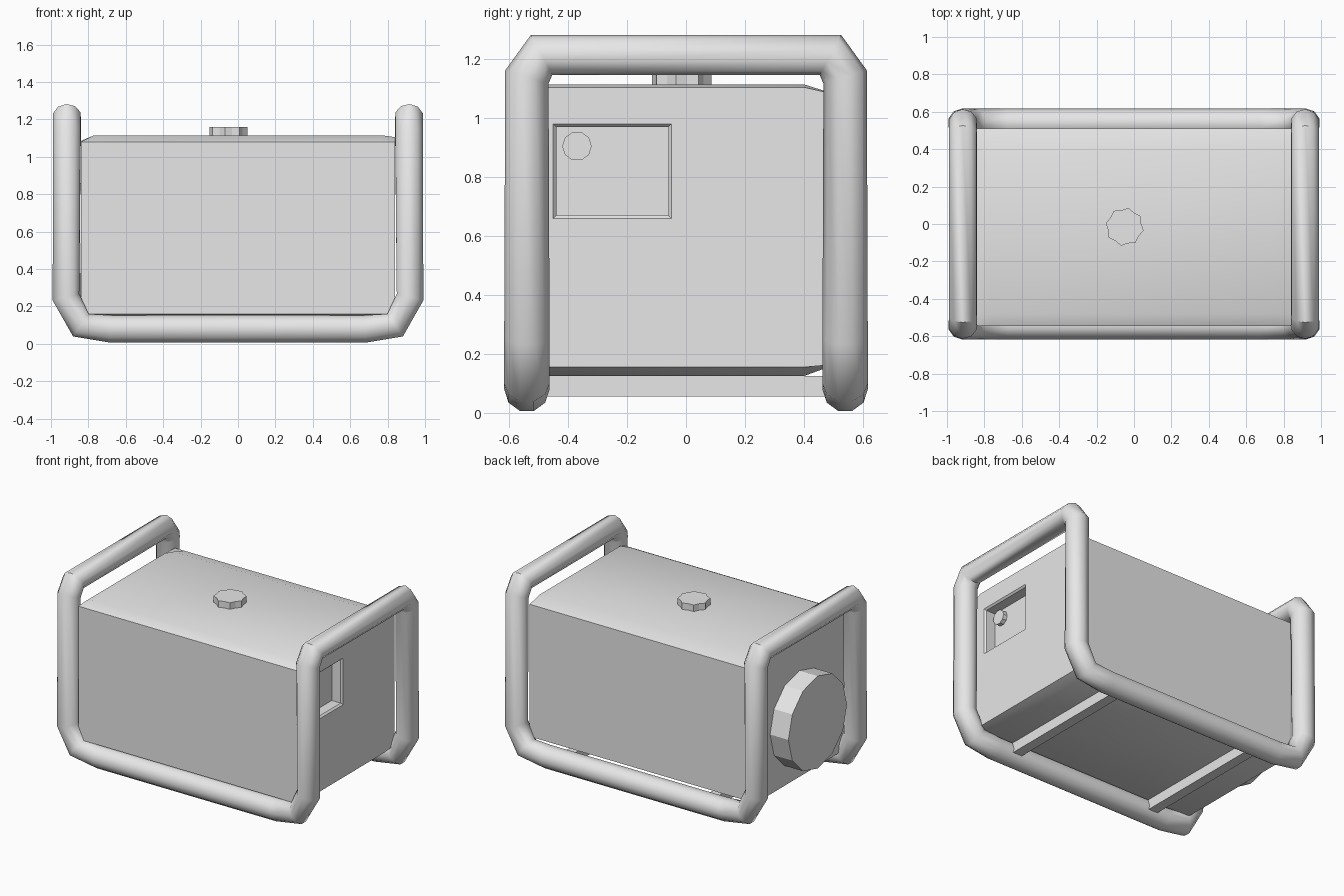
import bpy, bmesh, math
from mathutils import Vector, Matrix

cube = bpy.data.objects.get("Cube")
if cube:
    bpy.data.objects.remove(cube, do_unlink=True)

GREY = (0.8, 0.8, 0.8, 1)
grey = bpy.data.materials.new("light_grey")
grey.use_nodes = True
grey.diffuse_color = GREY
grey.node_tree.nodes["Principled BSDF"].inputs["Base Color"].default_value = GREY


def add(name, bm, smooth=None):
    """Turn a bmesh into a named object, smooth below an angle in degrees."""
    bmesh.ops.recalc_face_normals(bm, faces=bm.faces)
    mesh = bpy.data.meshes.new(name)
    bm.to_mesh(mesh)
    bm.free()
    mesh.materials.append(grey)
    obj = bpy.data.objects.new(name, mesh)
    bpy.context.collection.objects.link(obj)
    if smooth:
        shade(obj, smooth)
    return obj


def shade(obj, angle):
    bpy.ops.object.select_all(action="DESELECT")
    obj.select_set(True)
    bpy.context.view_layer.objects.active = obj
    bpy.ops.object.shade_smooth_by_angle(angle=math.radians(angle))


def loft(rings):
    """Skin closed rings of points and cap both ends."""
    bm = bmesh.new()
    rows = [[bm.verts.new(p) for p in ring] for ring in rings]
    n = len(rows[0])
    for a, b in zip(rows, rows[1:]):
        for i in range(n):
            j = (i + 1) % n
            bm.faces.new((a[i], a[j], b[j], b[i]))
    bm.faces.new(rows[0])
    bm.faces.new(rows[-1])
    return bm


def box(lo, hi):
    bm = bmesh.new()
    bmesh.ops.create_cube(bm, size=1)
    lo, hi = Vector(lo), Vector(hi)
    size = hi - lo
    for v in bm.verts:
        v.co = (lo + hi) / 2 + Vector(c * s for c, s in zip(v.co, size))
    return bm


def disc_x(name, centre, radius, depth, sides):
    """Cylinder whose axis runs along x."""
    bm = bmesh.new()
    turn = Matrix.Translation(centre) @ Matrix.Rotation(math.pi / 2, 4, "Y")
    bmesh.ops.create_cone(bm, cap_ends=True, segments=sides, radius1=radius,
                          radius2=radius, depth=depth, matrix=turn)
    return add(name, bm)


# Casing: a soft-edged section lofted along x
section = [(-.545, 1.08), (-.48, 1.115), (.40, 1.115), (.51, 1.08),
           (.51, .165), (.40, .125), (-.46, .125), (-.545, .16)]


def slice_at(x, low, high):
    return [(x, y, min(max(z, low), high)) for y, z in section]


casing = add("casing", loft([slice_at(-.84, .125, 1.085), slice_at(-.77, 0, 2),
                             slice_at(.77, 0, 2), slice_at(.84, .155, 1.105)]))

# Control panel recess with a bevelled rim
x0, x1 = .76, .85


def rect(x, grow):
    ya, yb, za, zb = -.44 - grow, -.06 + grow, .67 - grow, .97 + grow
    return [(x, ya, za), (x, yb, za), (x, yb, zb), (x, ya, zb)]


cutter = add("recess_cutter", loft([rect(x0, 0), rect(.828, 0), rect(x1, .02)]))
cutter.hide_render = True
cut = casing.modifiers.new("recess", "BOOLEAN")
cut.operation = "DIFFERENCE"
cut.solver = "EXACT"
cut.object = cutter
bpy.context.view_layer.objects.active = casing
casing.select_set(True)
bpy.ops.object.modifier_apply(modifier="recess")
bpy.data.objects.remove(cutter, do_unlink=True)
shade(casing, 30)

# Panel knob and the round starter housing on the other end
disc_x("panel_knob", (.77, -.37, .905), .05, .04, 10)
disc_x("starter_housing", (-.90, -.04, .54), .32, .16, 12)

# Fuel cap with a fluted rim
def cap_ring(z):
    return [(-.05 + r * math.cos(a), -.015 + r * math.sin(a), z)
            for i in range(16)
            for a, r in [(math.tau * i / 16 + .2, .103 if i % 2 else .09)]]


add("fuel_cap", loft([cap_ring(1.10), cap_ring(1.16)]))

# Cross bars under the casing
for name, x in (("left_cross_bar", .55), ("right_cross_bar", -.55)):
    add(name, box((x - .035, -.51, .055), (x + .035, .51, .126)))

# Tube frame: one closed loop of top hoops, posts and bottom rails
half = [(0, -.54, .08), (.68, -.54, .08), (.84, -.54, .10), (.92, -.54, .25),
        (.914, -.54, 1.14), (.914, -.49, 1.215)]
quarter = [Vector(p) for p in half]


def flip(points, sx, sy):
    return [Vector((p.x * sx, p.y * sy, p.z)) for p in points]


path = (quarter + flip(quarter[::-1], 1, -1)
        + flip(quarter[1:], -1, -1) + flip(quarter[:0:-1], -1, 1))
curve = bpy.data.curves.new("tube_frame", "CURVE")
curve.dimensions = "3D"
curve.bevel_depth = .077
curve.bevel_resolution = 3
spline = curve.splines.new("POLY")
spline.points.add(len(path) - 1)
for point, co in zip(spline.points, path):
    point.co = (*co, 1)
spline.use_cyclic_u = True
frame = bpy.data.objects.new("tube_frame", curve)
curve.materials.append(grey)
bpy.context.collection.objects.link(frame)
bpy.ops.object.select_all(action="DESELECT")
frame.select_set(True)
bpy.context.view_layer.objects.active = frame
bpy.ops.object.convert(target="MESH")
shade(bpy.context.view_layer.objects.active, 50)
